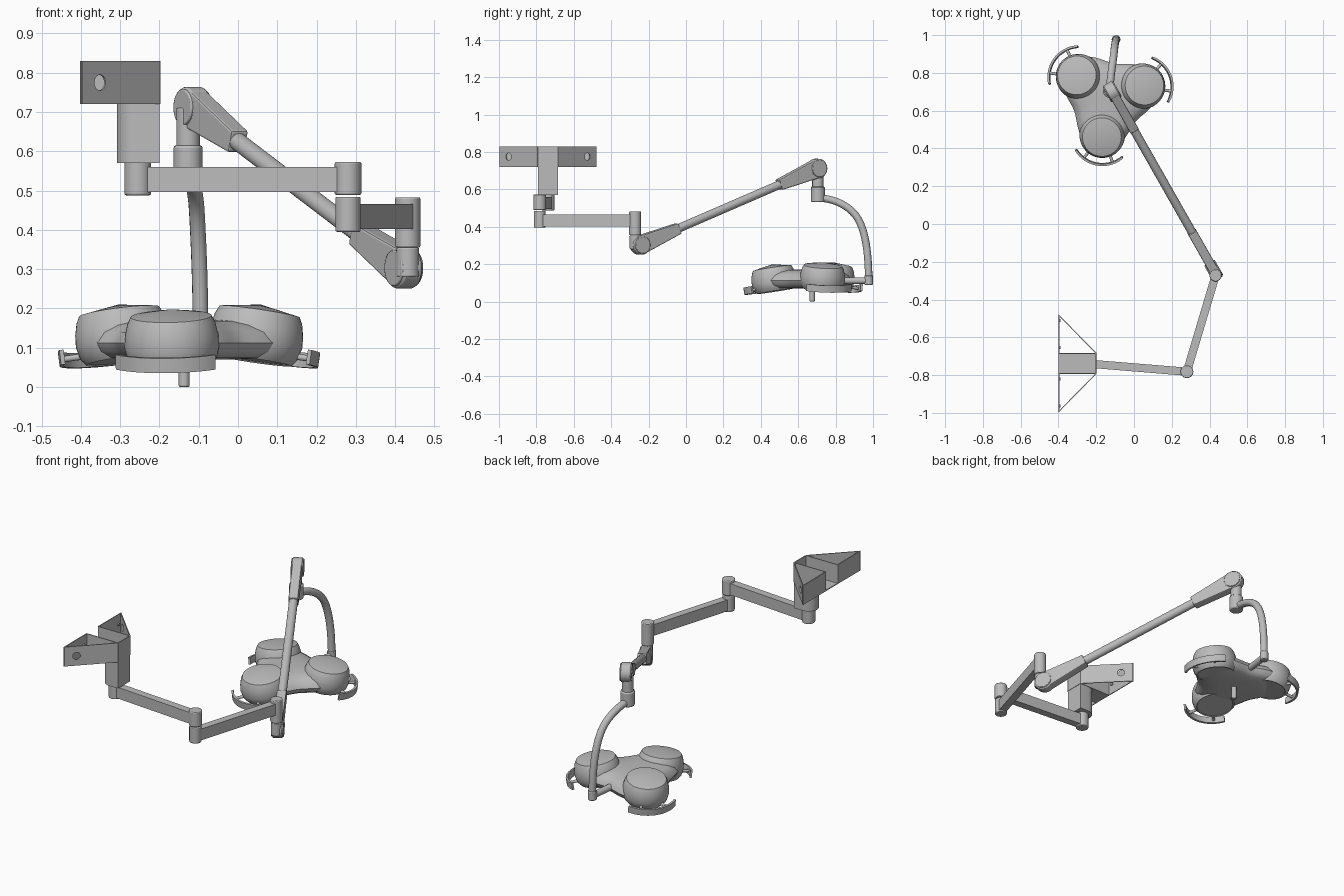
import bpy, bmesh, math
from mathutils import Vector, Matrix

if "Cube" in bpy.data.objects:
    bpy.data.objects.remove(bpy.data.objects["Cube"])

grey = bpy.data.materials.new("satin grey")
grey.use_nodes = True
grey.diffuse_color = (0.5, 0.5, 0.5, 1)
grey.node_tree.nodes["Principled BSDF"].inputs["Base Color"].default_value = (0.5, 0.5, 0.5, 1)
UP = Vector((0, 0, 1))


def finish(name, bm, smooth=True, bevel=0):
    bmesh.ops.recalc_face_normals(bm, faces=bm.faces)
    mesh = bpy.data.meshes.new(name)
    bm.to_mesh(mesh)
    bm.free()
    mesh.materials.append(grey)
    ob = bpy.data.objects.new(name, mesh)
    bpy.context.collection.objects.link(ob)
    if smooth:
        bpy.ops.object.select_all(action="DESELECT")
        ob.select_set(True)
        bpy.context.view_layer.objects.active = ob
        bpy.ops.object.shade_smooth_by_angle(angle=math.radians(35))
    if bevel:
        mod = ob.modifiers.new("Bevel", "BEVEL")
        mod.width, mod.segments, mod.limit_method = bevel, 2, "ANGLE"
    return ob


def rod(name, a, b, r, bevel=0.004, sides=32):
    a, b = Vector(a), Vector(b)
    bm = bmesh.new()
    place = Matrix.Translation((a + b) / 2) @ UP.rotation_difference(b - a).to_matrix().to_4x4()
    bmesh.ops.create_cone(bm, cap_ends=True, segments=sides, radius1=r, radius2=r,
                          depth=(b - a).length, matrix=place)
    return finish(name, bm, True, bevel)


def beam(name, a, b, size_a, size_b, bevel=0.0):
    """Straight bar with a (width, height) section at each end."""
    a, b = Vector(a), Vector(b)
    side = (b - a).cross(UP).normalized()
    lift = side.cross(b - a).normalized()
    bm = bmesh.new()
    for p, (w, h) in ((a, size_a), (b, size_b)):
        for i in (-0.5, 0.5):
            for j in (-0.5, 0.5):
                bm.verts.new(p + side * w * i + lift * h * j)
    bmesh.ops.convex_hull(bm, input=bm.verts)
    bmesh.ops.dissolve_limit(bm, angle_limit=0.01, verts=bm.verts, edges=bm.edges)
    return finish(name, bm, False, bevel)


def prism(name, outline, z0, z1):
    bm = bmesh.new()
    base = bm.faces.new([bm.verts.new((x, y, z0)) for x, y in outline])
    new = bmesh.ops.extrude_face_region(bm, geom=[base])["geom"]
    bmesh.ops.translate(bm, vec=(0, 0, z1 - z0),
                        verts=[v for v in new if isinstance(v, bmesh.types.BMVert)])
    return finish(name, bm)


# Wall bracket: open channel with a hollow triangular gusset on each side
POST = Vector((-0.255, -0.738, 0))
LOW, HIGH, T = 0.72, 0.83, 0.005
MID = (LOW + HIGH) / 2


def sheet(name, a, b):
    return beam(name, (*a, MID), (*b, MID), (T, HIGH - LOW), (T, HIGH - LOW))


sheet("bracket_front", (-0.2, -0.79), (-0.2, -0.685))
prism("bracket_floor", [(-0.4, -0.79), (-0.2, -0.79), (-0.2, -0.685), (-0.4, -0.685)], LOW, LOW + T)
for s, label in ((-1, "right"), (1, "left")):
    inner, outer = POST.y + s * 0.053, POST.y + s * 0.257
    sheet(label + "_channel_wall", (-0.4, inner), (-0.2, inner))
    sheet(label + "_wall_strip", (-0.398, inner), (-0.398, outer))
    gusset = sheet(label + "_gusset", (-0.4, outer), (-0.2, inner))
    # access hole through the slanted sheet
    spot = Vector((-0.353, outer - s * 0.048, MID))
    normal = Vector((0.2, s * 0.2, 0)).normalized() * 0.02
    cutter = rod(label + "_hole_cutter", spot - normal, spot + normal, 0.02, 0)
    cutter.hide_render = True
    cutter.hide_set(True)
    cutter.display_type = "WIRE"
    cut = gusset.modifiers.new("Hole", "BOOLEAN")
    cut.object, cut.operation, cut.solver = cutter, "DIFFERENCE", "EXACT"
    for k in (0.15, 0.85):
        y = inner + (outer - inner) * k
        rod(label + "_wall_bolt", (-0.398, y, MID), (-0.388, y, MID), 0.008, 0, 12)

# Post with a flat front and a round back
arc = [(POST.x + 0.053 * math.cos(t), POST.y + 0.053 * math.sin(t))
       for t in (math.pi * (0.5 + i / 20) for i in range(21))]
prism("post", [(-0.2, -0.791), (-0.2, -0.685)] + arc, 0.57, LOW)

# Two horizontal arms and their vertical pivots
E1, E2 = Vector((0.28, -0.782, 0)), Vector((0.432, -0.272, 0))
for name, p, z0, z1, r in (("post_pivot", POST, 0.488, 0.575, 0.034),
                           ("elbow_upper", E1, 0.489, 0.573, 0.034),
                           ("elbow_lower", E1, 0.395, 0.484, 0.032),
                           ("arm_end_pivot", E2, 0.355, 0.483, 0.032),
                           ("arm_end_stub", E2, 0.28, 0.355, 0.029)):
    rod(name, p + UP * z0, p + UP * z1, r)
beam("first_arm", POST + UP * 0.528, E1 + UP * 0.528, (0.043, 0.064), (0.043, 0.064))
beam("second_arm", E1 + UP * 0.434, E2 + UP * 0.434, (0.043, 0.064), (0.043, 0.064))

# Sloping spring arm with a knuckle and tapered sleeve at each end
A, B = Vector((0.422, -0.245, 0.303)), Vector((-0.115, 0.7, 0.712))
side = (B - A).cross(UP).normalized()
for name, p, q in (("lower", A, A.lerp(B, 0.215)), ("upper", B, B.lerp(A, 0.215))):
    rod(name + "_knuckle", p - side * 0.026, p + side * 0.026, 0.052, 0.006)
    rod(name + "_knuckle_cap", p - side * 0.032, p + side * 0.032, 0.046, 0.003)
    beam(name + "_sleeve", p, q, (0.05, 0.1), (0.05, 0.058), 0.006)
rod("spring_arm_tube", A.lerp(B, 0.15), A.lerp(B, 0.85), 0.023)

# Drop swivel and curved pipe
N = Vector((-0.127, 0.705, 0))
rod("swivel_stub", N + UP * 0.6, N + UP * 0.71, 0.03)
rod("swivel_collar", N + UP * 0.532, N + UP * 0.615, 0.037, 0.006)
curve = bpy.data.curves.new("curved_pipe", "CURVE")
curve.dimensions, curve.bevel_depth, curve.bevel_resolution = "3D", 0.02, 5
curve.use_fill_caps = True
path = curve.splines.new("BEZIER")
path.bezier_points.add(2)
knots = (((-0.127, 0.715, 0.553), (0, 0.06, 0)),
         ((-0.105, 0.915, 0.45), (0.004, 0.045, -0.07)),
         ((-0.095, 0.977, 0.1), (0, 0, -0.16)))
for pt, (co, h) in zip(path.bezier_points, knots):
    pt.co = co
    pt.handle_left, pt.handle_right = Vector(co) - Vector(h), Vector(co) + Vector(h)
path.use_smooth = True
curve.materials.append(grey)
bpy.context.collection.objects.link(bpy.data.objects.new("curved_pipe", curve))
rod("pipe_foot", (-0.095, 0.977, 0.09), (-0.095, 0.977, 0.14), 0.023)
rod("lamp_bracket", (-0.095, 0.985, 0.112), (-0.115, 0.82, 0.112), 0.018)

# Lamp body: softly waisted hub joining three lobes
C = Vector((-0.138, 0.663, 0))
DIRS = [math.radians(a) for a in (143, 20, 261)]
REACH = 0.195
hub = bmesh.new()
rings, n = [], 72
for scale, z in ((0.25, 0.172), (0.55, 0.168), (0.78, 0.158), (0.93, 0.14), (1, 0.112),
                 (0.95, 0.09), (0.82, 0.074), (0.4, 0.07)):
    ring = []
    for i in range(n):
        t = 2 * math.pi * i / n
        r = (0.235 + 0.045 * math.cos(3 * (t - DIRS[1]))) * scale
        ring.append(hub.verts.new((C.x + r * math.cos(t), C.y + r * math.sin(t), z)))
    rings.append(ring)
for u, v in zip(rings, rings[1:]):
    for i in range(n):
        j = (i + 1) % n
        hub.faces.new((u[i], u[j], v[j], v[i]))
hub.faces.new(rings[0])
hub.faces.new(rings[-1])
finish("lamp_hub", hub)

PROFILE = [(0, 0.086), (0.103, 0.068), (0.112, 0.05), (0.119, 0.02), (0.121, -0.01),
           (0.114, -0.04), (0.1, -0.058), (0.096, -0.054), (0, -0.054)]
for label, ang, z in zip(("back_right", "back_left", "front"), DIRS, (0.125, 0.125, 0.113)):
    place = (Matrix.Translation(C + Vector((math.cos(ang), math.sin(ang), 0)) * REACH + UP * z)
             @ Matrix.Rotation(ang, 4, "Z") @ Matrix.Rotation(math.radians(9), 4, "Y"))
    # round lamp head
    bm = bmesh.new()
    verts = [bm.verts.new((r, 0, h)) for r, h in PROFILE]
    edges = [bm.edges.new(pair) for pair in zip(verts, verts[1:])]
    bmesh.ops.spin(bm, geom=verts + edges, axis=UP, cent=(0, 0, 0), angle=2 * math.pi, steps=48)
    bmesh.ops.remove_doubles(bm, verts=bm.verts, dist=0.0001)
    bm.transform(place)
    finish(label + "_lamp_head", bm)
    # curved grab rail around the outer side
    bm = bmesh.new()
    last = None
    for i in range(25):
        t = math.radians(-50 + i * 100 / 24)
        loop = [bm.verts.new((r * math.cos(t), r * math.sin(t), h))
                for r, h in ((0.157, -0.052), (0.168, -0.052), (0.168, -0.014), (0.157, -0.014))]
        if last:
            for k in range(4):
                bm.faces.new((last[k], last[k - 3], loop[k - 3], loop[k]))
        if i in (0, 24):
            bm.faces.new(loop)
        last = loop
    bm.transform(place)
    finish(label + "_grab_rail", bm)
    for t in (-0.5, 0.5):
        ray = Vector((math.cos(t), math.sin(t), 0))
        rod(label + "_rail_peg", place @ (ray * 0.105 - UP * 0.033),
            place @ (ray * 0.16 - UP * 0.033), 0.008, 0, 12)

# Sterile handle under the hub
rod("centre_handle", (-0.137, 0.675, 0), (-0.137, 0.675, 0.09), 0.014)
